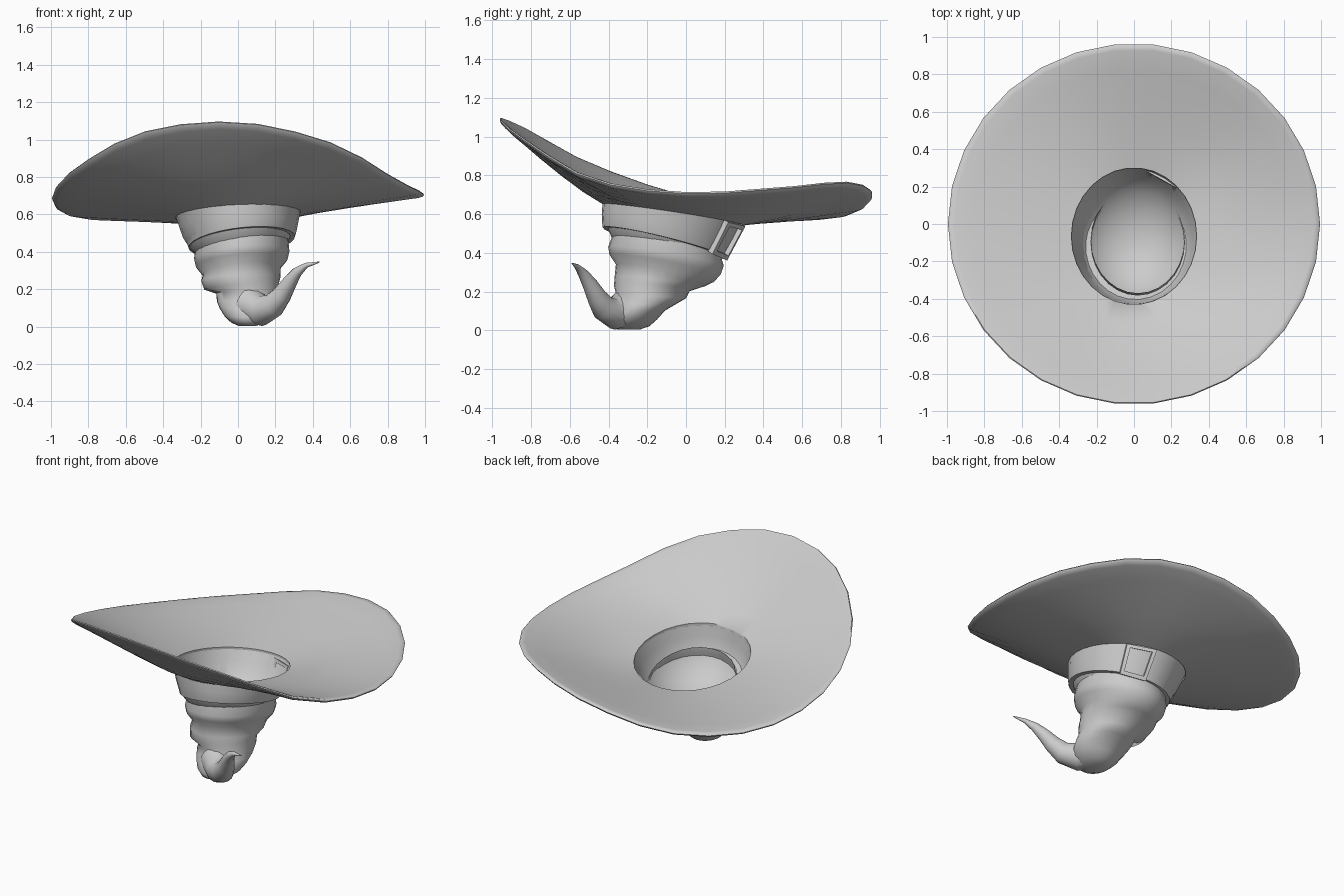
import bpy, bmesh, math
from mathutils import Vector

if "Cube" in bpy.data.objects:
    bpy.data.objects.remove(bpy.data.objects["Cube"])

TAU = 2 * math.pi


def finish(name, bm, angle=40):
    bmesh.ops.recalc_face_normals(bm, faces=bm.faces)
    me = bpy.data.meshes.new(name)
    bm.to_mesh(me)
    bm.free()
    ob = bpy.data.objects.new(name, me)
    bpy.context.collection.objects.link(ob)
    bpy.ops.object.select_all(action='DESELECT')
    ob.select_set(True)
    bpy.context.view_layer.objects.active = ob
    bpy.ops.object.shade_smooth_by_angle(angle=math.radians(angle))
    return ob


def loft(name, rings, cap_end=False, closed=False, angle=40):
    bm = bmesh.new()
    vr = [[bm.verts.new(p) for p in r] for r in rings]
    pairs = list(zip(vr, vr[1:])) + ([(vr[-1], vr[0])] if closed else [])
    for a, b in pairs:
        n = len(a)
        for i in range(n):
            j = (i + 1) % n
            bm.faces.new((a[i], a[j], b[j], b[i]))
    if cap_end:
        bm.faces.new(vr[-1])
    return finish(name, bm, angle)


def ring_pt(r, a):
    # ring = front y, front z, back y, back z, centre x, half width, side tilt
    fy, fz, by, bz, cx, rx, dz = r
    c, s = math.cos(a), math.sin(a)
    return Vector((cx + rx * c, (fy + by) / 2 + (by - fy) / 2 * s,
                   (fz + bz) / 2 + (bz - fz) / 2 * s + dz * c))


def ring(r, n=28):
    return [ring_pt(r, TAU * i / n) for i in range(n)]


def spline(vals, t):
    n, i = len(vals), math.floor(t)
    u = t - i
    a, b, c, d = (vals[(i + k) % n] for k in (-1, 0, 1, 2))
    return b + .5 * u * (c - a + u * (2*a - 5*b + 4*c - d + u * (3*(b - c) + d - a)))


# Brim: wavy rim heights every 30 degrees, lofted from the crown opening
RIM = [.705, .73, .76, .70, .60, .59, .685, .85, 1.04, 1.09, .98, .775]
TOP = (-.43, .665, .30, .555, 0, .335, .015)
N = 30


def brim_ring(s, dz, inset=0.0):
    out = []
    for i in range(N):
        a = TAU * i / N
        p = ring_pt(TOP, a)
        q = Vector((math.cos(a) * .995, math.sin(a) * .965, spline(RIM, i * 12 / N)))
        v = p.lerp(q, s)
        v.z = p.z + (q.z - p.z) * s ** 1.17 + dz
        out.append(v)
    return out


steps = [0, .2, .4, .6, .8, .95]
h = .013
upper = [brim_ring(s, h) for s in steps]
lower = [brim_ring(s, -h) for s in reversed(steps)]
loft("brim", upper + [brim_ring(.99, h * .7), brim_ring(1.0, 0), brim_ring(.99, -h * .7)] + lower,
     closed=True, angle=60)

# Inner lining: smooth bowl sunk into the crown
axis = Vector((0, -.06, -.30))
lining = []
mid = Vector((0, -.065, .61))
for k in range(8):
    t = math.pi / 2 * k / 7.3
    lining.append([mid + (p - mid) * math.cos(t) * (1 - .04 * min(k, 1)) + axis * math.sin(t)
                   for p in ring(TOP, N)])
loft("lining", lining, cap_end=True, angle=60)

# Hat band with a small lip along its edge
BAND_LOW = (-.43, .53, .205, .375, .02, .285, .03)
BAND_IN = (-.38, .52, .18, .375, .02, .25, .03)
loft("hat_band", [ring(TOP), ring((-.435, .60, .255, .465, .01, .312, .022)),
                  ring((-.432, .545, .213, .392, .02, .29, .03)), ring(BAND_LOW), ring(BAND_IN)])

# Crumpled crown, leaning to the front as it goes down
crown = [
    (-.37, .54, .20, .39, .02, .25, .03),
    (-.375, .50, .185, .365, .02, .25, .02),
    (-.402, .43, .195, .335, .02, .255, .02),
    (-.395, .39, .18, .29, .02, .245, .02),
    (-.362, .34, .145, .25, .02, .208, .02),
    (-.368, .28, .10, .228, .015, .212, .01),
    (-.372, .23, .02, .205, .02, .20, .02),
    (-.362, .19, .0, .165, .05, .165, .0),
    (-.372, .14, -.06, .13, .055, .168, .0),
    (-.39, .095, -.11, .10, .06, .158, .0),
    (-.405, .05, -.15, .055, .06, .13, .0),
    (-.395, .02, -.19, .02, .055, .09, .0),
    (-.35, .003, -.24, .003, .05, .045, .0),
]
loft("crown", [ring(r) for r in crown], cap_end=True, angle=70)

# Curled tip sweeping up to the front right
path = [(.06, -.30, .12, .10), (.13, -.37, .085, .082), (.19, -.425, .115, .066),
        (.235, -.46, .17, .052), (.275, -.495, .235, .040), (.315, -.53, .29, .028),
        (.365, -.562, .328, .014), (.435, -.588, .345, .003)]
pts = [Vector(p[:3]) for p in path]
tip = []
for i, p in enumerate(pts):
    d = (pts[min(i + 1, len(pts) - 1)] - pts[max(i - 1, 0)]).normalized()
    u = d.cross(Vector((.8, .6, 0))).normalized()
    w = d.cross(u)
    tip.append([p + (u * math.cos(TAU * k / 14) + w * math.sin(TAU * k / 14)) * path[i][3]
                for k in range(14)])
loft("curled_tip", tip, cap_end=True, angle=70)

# Buckle: square frame following the band at the back right
ang = math.radians(63)


def buckle_pt(da, t, off):
    a = ang + da
    p = ring_pt(TOP, a).lerp(ring_pt(BAND_LOW, a), t)
    n = Vector((math.cos(ang), math.sin(ang), -.55)).normalized()
    return p + n * off


def buckle_loop(da, t0, t1, off):
    return [buckle_pt(x, t, off) for x, t in ((-da, t0), (da, t0), (da, t1), (-da, t1))]


loft("buckle", [buckle_loop(.27, .06, 1.06, -.005), buckle_loop(.27, .06, 1.06, .025),
                buckle_loop(.20, .18, .94, .025), buckle_loop(.20, .18, .94, -.005)],
     closed=True, angle=30)
